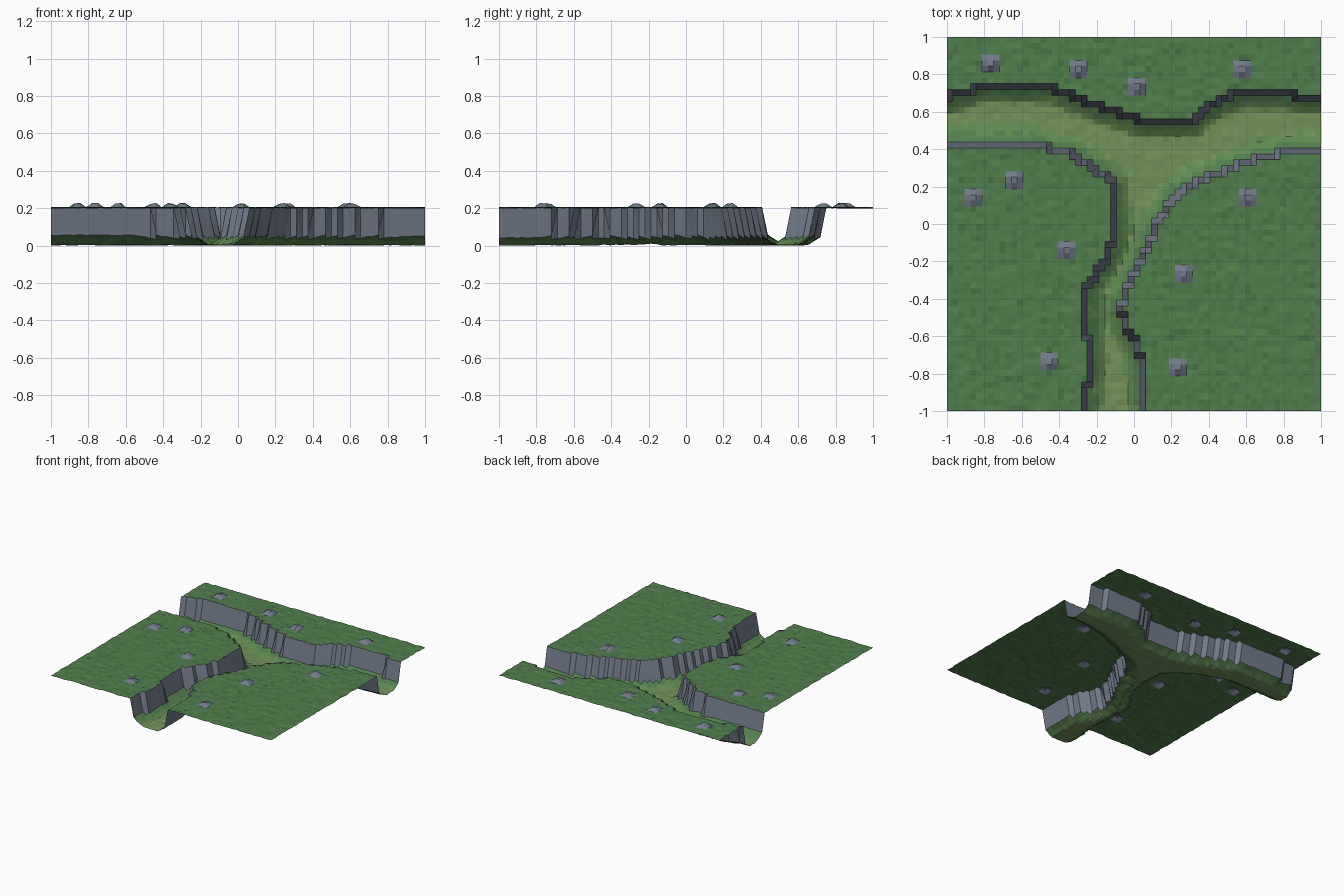
import bpy, bmesh, random
from mathutils import Vector
from mathutils.geometry import intersect_point_line

if "Cube" in bpy.data.objects:
    bpy.data.objects.remove(bpy.data.objects["Cube"])

random.seed(4)
N = 64                      # grid cells per side
STEP = 2 / N

# Rim lines of the T-shaped canyon
NORTH = [(-1.2, .66), (-.95, .69), (-.82, .735), (-.45, .735), (-.3, .67), (-.13, .61), (.05, .55),
         (.3, .55), (.4, .63), (.55, .7), (.8, .7), (.9, .675), (1.2, .675)]
WEST = [(-1.2, .435), (-.55, .435), (-.45, .405), (-.35, .38), (-.2, .29), (-.12, .22), (-.1, 0),
        (-.13, -.15), (-.2, -.26), (-.25, -.32), (-.25, -.6), (-.235, -.7), (-.25, -.85), (-.26, -1.2)]
EAST = [(.07, -1.2), (.05, -.77), (.02, -.65), (-.04, -.55), (-.07, -.47), (-.06, -.4), (0, -.28),
        (.08, -.1), (.13, .03), (.25, .175), (.4, .25), (.6, .335), (.8, .385), (1.2, .41)]
OUTLINE = WEST + EAST + NORTH[::-1]
EDGES = [(Vector(a), Vector(b)) for line in (NORTH, WEST, EAST) for a, b in zip(line, line[1:])]

# Boulder centres on the plateaus
ROCKS = [(-.77, .87), (-.31, .84), (.03, .74), (.58, .84), (-.87, .13), (-.65, .22),
         (.61, .13), (-.37, -.14), (.27, -.27), (-.46, -.73), (.24, -.76)]
ROCKS = [((int((x + 1) / STEP) + .5) * STEP - 1, (int((y + 1) / STEP) + .5) * STEP - 1) for x, y in ROCKS]


def inside(x, y):
    hit = False
    for (ax, ay), (bx, by) in zip(OUTLINE, OUTLINE[1:] + OUTLINE[:1]):
        if (ay > y) != (by > y) and x < ax + (y - ay) * (bx - ax) / (by - ay):
            hit = not hit
    return hit


def rim_distance(x, y):
    p = Vector((x, y))
    best = 9
    for a, b in EDGES:
        q, t = intersect_point_line(p, a, b)
        best = min(best, (p - a.lerp(b, min(1, max(0, t)))).length)
    return best


def near_rock(x, y, r):
    return any(max(abs(x - rx), abs(y - ry)) < r for rx, ry in ROCKS)


def height(x, y):
    if inside(x, y):
        slope = max(0, 1 - rim_distance(x, y) / .085)
        return .001 + .055 * slope + random.uniform(0, .006)
    if near_rock(x, y, STEP * .6):
        return random.uniform(.222, .23)
    return .2 + random.uniform(0, .008)


def material(name, rgb):
    m = bpy.data.materials.new(name)
    m.diffuse_color = (*rgb, 1)
    m.use_nodes = True
    m.node_tree.nodes["Principled BSDF"].inputs["Base Color"].default_value = m.diffuse_color
    return m


# Terrain grid displaced into plateaus, canyon and boulders
bm = bmesh.new()
bmesh.ops.create_grid(bm, x_segments=N, y_segments=N, size=1)
for v in bm.verts:
    v.co.z = height(v.co.x, v.co.y)

# Colour by region: grass, dark grass, bank, path, stone
for f in bm.faces:
    c = f.calc_center_median()
    zs = [v.co.z for v in f.verts]
    if max(zs) - min(zs) > .08 or near_rock(c.x, c.y, STEP * 1.3):
        f.material_index = 4
    elif c.z < .1:
        d = rim_distance(c.x, c.y) + random.uniform(-.01, .01)
        f.material_index = 0 if d < .05 else 2 if d < .09 else 3
    else:
        f.material_index = 1 if random.random() < .15 else 0

low = min(v.co.z for v in bm.verts)
bmesh.ops.translate(bm, verts=bm.verts, vec=(0, 0, -low))
mesh = bpy.data.meshes.new("canyon_terrain")
bm.to_mesh(mesh)
bm.free()
for name, rgb in (("grass", (.085, .21, .075)), ("dark_grass", (.07, .18, .065)),
                  ("bank_grass", (.12, .25, .085)), ("path", (.17, .29, .105)),
                  ("stone", (.17, .2, .26))):
    mesh.materials.append(material(name, rgb))
terrain = bpy.data.objects.new("canyon_terrain", mesh)
bpy.context.collection.objects.link(terrain)
